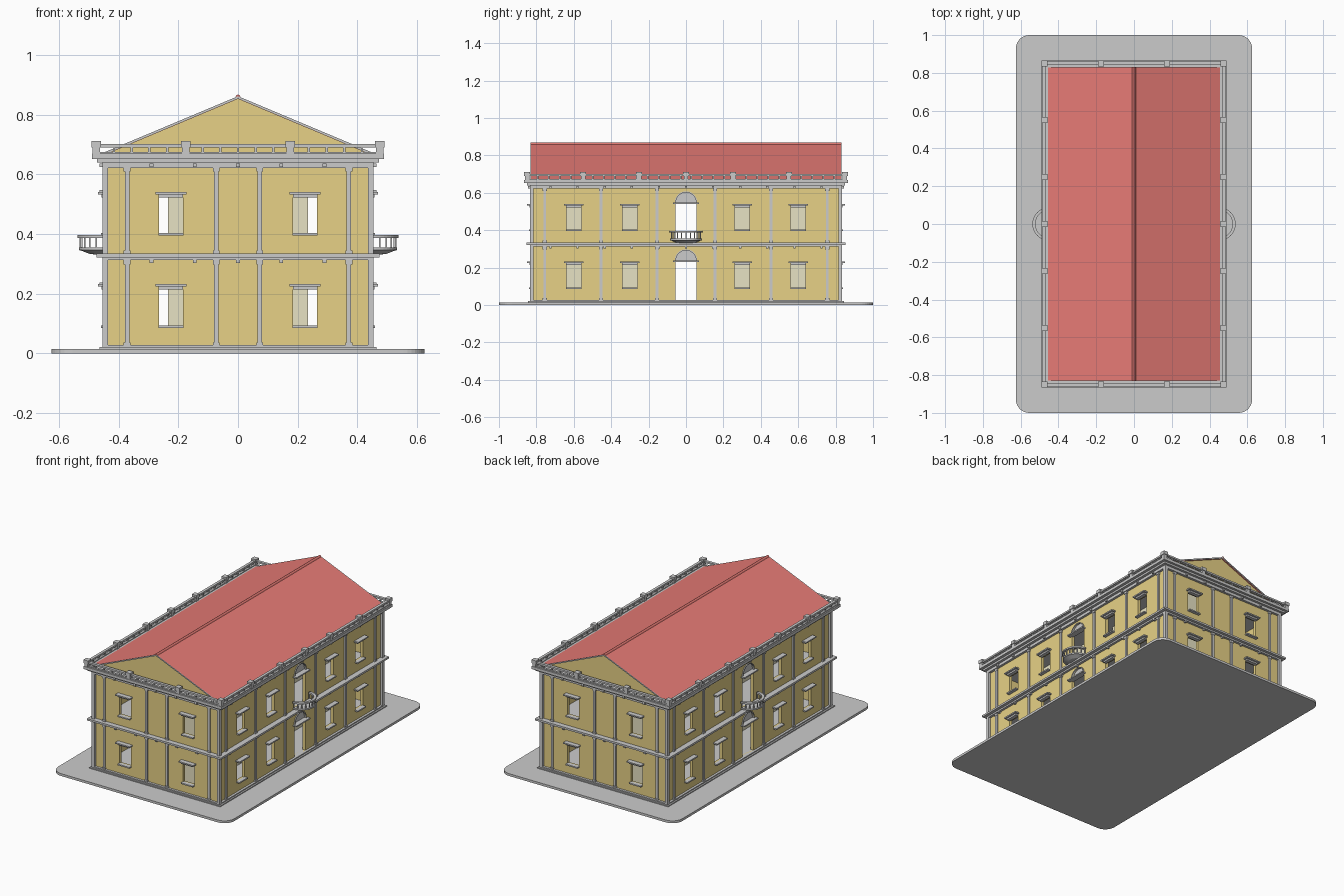
import bpy, bmesh, math
from mathutils import Matrix, Vector

if "Cube" in bpy.data.objects:
    bpy.data.objects.remove(bpy.data.objects["Cube"])


def mat(name, col):
    m = bpy.data.materials.new(name)
    m.diffuse_color = (*col, 1)
    m.use_nodes = True
    m.node_tree.nodes["Principled BSDF"].inputs["Base Color"].default_value = m.diffuse_color
    return m


YELLOW = mat("yellow_plaster", (0.8, 0.64, 0.24))
RED = mat("red_roof", (0.8, 0.2, 0.18))
CREAM = mat("cream_interior", (0.8, 0.76, 0.55))
ID = Matrix.Identity(4)
X, Y, T = 0.44, 0.82, 0.02          # wall half sizes and thickness


def prism(bm, M, pts, d0, d1):
    """Extrude a (u, z) outline outwards from depth d0 to d1."""
    a = [bm.verts.new(M @ Vector((u, -d0, z))) for u, z in pts]
    b = [bm.verts.new(M @ Vector((u, -d1, z))) for u, z in pts]
    bm.faces.new(a)
    bm.faces.new(b[::-1])
    for i in range(len(a)):
        j = (i + 1) % len(a)
        bm.faces.new((a[i], b[i], b[j], a[j]))


def box(bm, M, u0, u1, d0, d1, z0, z1):
    prism(bm, M, [(u0, z0), (u1, z0), (u1, z1), (u0, z1)], d0, d1)


def slab(bm, x, y, z0, z1):
    box(bm, ID, -x, x, -y, y, z0, z1)


def half_lathe(bm, M, profile, centre, n=20):
    """Sweep a closed (radius, z) profile through a half circle."""
    rings = []
    for i in range(n + 1):
        a = math.pi * (i / n - 0.5)
        rings.append([bm.verts.new(M @ Vector((r * math.sin(a), -centre - r * math.cos(a), z)))
                      for r, z in profile])
    k = len(profile)
    for p, q in zip(rings, rings[1:]):
        for i in range(k):
            j = (i + 1) % k
            bm.faces.new((p[i], p[j], q[j], q[i]))
    bm.faces.new(rings[0])
    bm.faces.new(rings[-1][::-1])


def finish(bm, name, material=None):
    bmesh.ops.recalc_face_normals(bm, faces=bm.faces)
    me = bpy.data.meshes.new(name)
    bm.to_mesh(me)
    bm.free()
    ob = bpy.data.objects.new(name, me)
    bpy.context.collection.objects.link(ob)
    if material:
        me.materials.append(material)
    return ob


def arch(r, zc, n=16):
    return [(r * math.cos(math.pi * i / n), zc + r * math.sin(math.pi * i / n)) for i in range(n + 1)]


# Facades: front, right, back, left
facades = []
for k, side in enumerate(("front", "right", "back", "left")):
    D, L = (Y, X) if k % 2 == 0 else (X, Y)
    M = Matrix.Rotation(k * math.pi / 2, 4, 'Z') @ Matrix.Translation((0, -D, 0))
    facades.append((side, M, L, k % 2 == 1))

WINDOW_Z = ((0.09, 0.222), (0.40, 0.53))
DOOR_Z = ((0.028, 0.238), (0.337, 0.548))

# Base plate with rounded corners
bm = bmesh.new()
slab(bm, 0.625, 1.0, 0, 0.015)
edges = [e for e in bm.edges if (e.verts[0].co - e.verts[1].co).xy.length < 1e-5]
bmesh.ops.bevel(bm, geom=edges, offset=0.07, segments=8, affect='EDGES', profile=0.5)
finish(bm, "base_plate")

# Plinth, belt course and top cornice
bm = bmesh.new()
slab(bm, 0.465, 0.845, 0.012, 0.021)
slab(bm, 0.455, 0.835, 0.02, 0.028)
finish(bm, "plinth")
bm = bmesh.new()
slab(bm, 0.455, 0.835, 0.312, 0.323)
slab(bm, 0.475, 0.853, 0.322, 0.334)
finish(bm, "belt_course")
bm = bmesh.new()
slab(bm, 0.455, 0.835, 0.622, 0.641)
slab(bm, 0.472, 0.85, 0.64, 0.653)
slab(bm, 0.49, 0.865, 0.652, 0.67)
finish(bm, "top_cornice")

for side, M, L, long_side in facades:
    windows = (-0.6, -0.3, 0.3, 0.6) if long_side else (-0.225, 0.225)

    # Wall with window and door openings
    bm = bmesh.new()
    e = L - T if long_side else L
    box(bm, M, -e, e, -T, 0, 0.018, 0.63)
    wall = finish(bm, side + "_wall", YELLOW)
    bm = bmesh.new()
    for z0, z1 in WINDOW_Z:
        for u in windows:
            box(bm, M, u - 0.04, u + 0.04, -0.05, 0.05, z0, z1)
    if long_side:
        for z0, z1 in DOOR_Z:
            prism(bm, M, [(-0.056, z0), (0.056, z0)] + arch(0.056, z1), -0.05, 0.05)
    cutter = finish(bm, side + "_cutter")
    cutter.hide_render = True
    mod = wall.modifiers.new("openings", 'BOOLEAN')
    mod.operation, mod.solver, mod.object = 'DIFFERENCE', 'EXACT', cutter
    dg = bpy.context.evaluated_depsgraph_get()
    baked = bpy.data.meshes.new_from_object(wall.evaluated_get(dg))
    wall.modifiers.clear()
    wall.data = baked
    bpy.data.objects.remove(cutter)

    # Window hoods, brackets and sills
    bm = bmesh.new()
    for z0, z1 in WINDOW_Z:
        for u in windows:
            box(bm, M, u - 0.052, u + 0.052, 0, 0.03, z1 + 0.002, z1 + 0.01)
            box(bm, M, u - 0.041, u + 0.041, -0.005, 0.018, z1 - 0.008, z1 + 0.003)
            box(bm, M, u - 0.042, u + 0.042, -0.005, 0.02, z0 - 0.005, z0 + 0.003)
    finish(bm, side + "_window_trim")

    # Pilasters, corner post and little blocks under the cornices
    bm = bmesh.new()
    pil = (0.155, 0.455, 0.755) if long_side else (0.073, 0.372)
    for z0, z1 in ((0.025, 0.314), (0.332, 0.625)):
        for p in pil:
            for u in (-p, p):
                box(bm, M, u - 0.0075, u + 0.0075, -0.002, 0.008, z0, z1)
                box(bm, M, u - 0.011, u + 0.011, -0.002, 0.01, z1 - 0.016, z1)
                box(bm, M, u - 0.011, u + 0.011, -0.002, 0.01, z0, z0 + 0.012)
        box(bm, M, L - 0.005, L + 0.015, -0.005, 0.015, z0, z1)
    n = 5 if long_side else 2
    for i in range(-n, n + 1):
        for z, d in ((0.303, 0.014), (0.624, 0.024)):
            box(bm, M, i * 0.145 - 0.006, i * 0.145 + 0.006, 0, d, z, z + 0.013)
    finish(bm, side + "_pilasters")

    # Roof balustrade
    bm = bmesh.new()
    d, R = (0.035, 0.85) if long_side else (0.03, 0.475)
    box(bm, M, -R, R, d - 0.009, d + 0.009, 0.69, 0.701)
    box(bm, M, -R, R, d - 0.007, d + 0.007, 0.669, 0.675)
    n = round(2 * R / 0.058)
    for i in range(1, n):
        u = -R + 2 * R * i / n
        box(bm, M, u - 0.004, u + 0.004, d - 0.004, d + 0.004, 0.67, 0.692)
    for u in ((-0.55, -0.25, 0, 0.25, 0.55, 0.85) if long_side else (-0.175, 0.175, 0.475)):
        box(bm, M, u - 0.012, u + 0.012, d - 0.012, d + 0.012, 0.665, 0.70)
        box(bm, M, u - 0.016, u + 0.016, d - 0.016, d + 0.016, 0.69, 0.712)
    finish(bm, side + "_balustrade")

    if long_side:
        # Arched fanlights over the doors, with a moulding below
        bm = bmesh.new()
        for z0, z1 in DOOR_Z:
            prism(bm, M, arch(0.056, z1), -0.018, -0.008)
            prism(bm, M, arch(0.06, z1) + arch(0.054, z1)[::-1], -0.004, 0.006)
            box(bm, M, -0.07, 0.07, -0.012, 0.025, z1 - 0.008, z1)
        finish(bm, side + "_door_arches")

        # Half-round balcony
        bm = bmesh.new()
        half_lathe(bm, M, [(0.004, 0.328), (0.05, 0.334), (0.075, 0.344), (0.083, 0.346),
                           (0.083, 0.355), (0.004, 0.355)], 0.01)
        half_lathe(bm, M, [(0.072, 0.387), (0.088, 0.387), (0.088, 0.397), (0.072, 0.397)], 0.01)
        for i in range(11):
            a = math.pi * (i / 10 - 0.5)
            u, v = 0.078 * math.sin(a), 0.012 + 0.076 * math.cos(a)
            box(bm, M, u - 0.003, u + 0.003, v - 0.003, v + 0.003, 0.354, 0.389)
        finish(bm, side + "_balcony")

# Interior partitions on either side of the central passage
bm = bmesh.new()
for s in (-1, 1):
    for t in (-1, 1):
        a, b = sorted((t * 0.08, t * 0.7))
        box(bm, ID, s * 0.235 - 0.005 - s * 0.005, s * 0.235 + 0.005 - s * 0.005, a, b, 0.02, 0.63)
    for y in (0.08, 0.7):
        box(bm, ID, -0.226, 0.226, s * y - 0.004, s * y + 0.004, 0.02, 0.63)
finish(bm, "interior_partitions", CREAM)

# Gabled attic, roof covering, verges and ridge
bm = bmesh.new()
prism(bm, ID, [(-0.44, 0.665), (0.44, 0.665), (0.44, 0.672), (0, 0.856), (-0.44, 0.672)], -0.82, 0.82)
finish(bm, "gable_attic", YELLOW)


def chevron(drop):
    return [(-0.455, 0.671), (0, 0.862), (0.455, 0.671),
            (0.455, 0.671 - drop), (0, 0.862 - drop), (-0.455, 0.671 - drop)]


bm = bmesh.new()
prism(bm, ID, chevron(0.009), -0.828, 0.828)
finish(bm, "roof", RED)
bm = bmesh.new()
for d in (-0.832, 0.827):
    prism(bm, ID, chevron(0.008), d, d + 0.005)
finish(bm, "roof_verges")
bm = bmesh.new()
prism(bm, ID, [(-0.01, 0.857), (0.01, 0.857), (0.006, 0.864), (0, 0.868), (-0.006, 0.864)], -0.832, 0.832)
finish(bm, "roof_ridge", RED)
